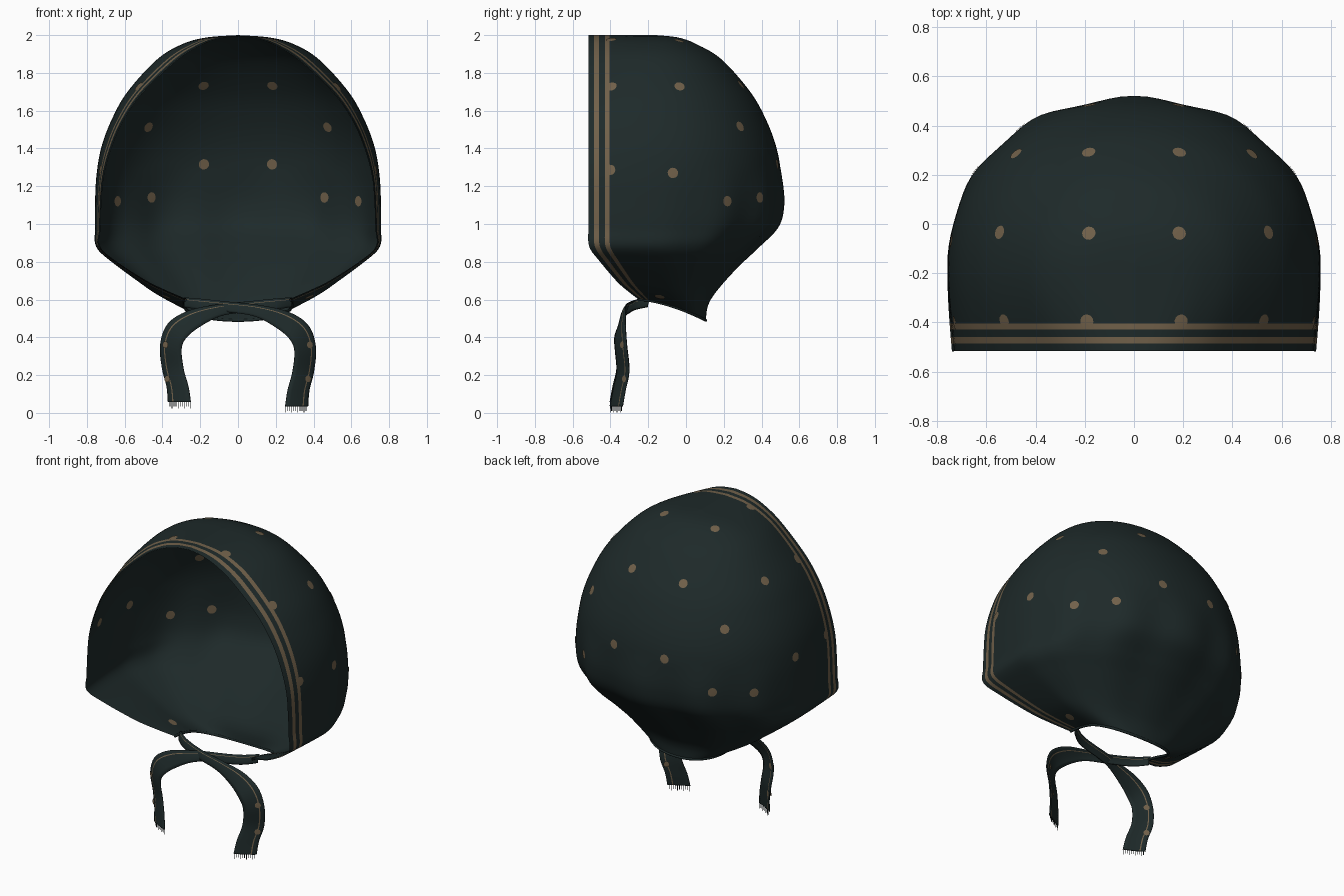
import bpy, bmesh, math
from mathutils import Vector
from mathutils.bvhtree import BVHTree

if "Cube" in bpy.data.objects:
    bpy.data.objects.remove(bpy.data.objects["Cube"])


def material(name, rgb):
    m = bpy.data.materials.new(name)
    m.diffuse_color = (*rgb, 1)
    m.use_nodes = True
    m.node_tree.nodes["Principled BSDF"].inputs["Base Color"].default_value = m.diffuse_color
    return m


CLOTH = material("dark teal cloth", (0.0128, 0.0225, 0.0225))
TAN = material("tan print", (0.165, 0.118, 0.068))


def finish(name, bm, thickness=0.0):
    me = bpy.data.meshes.new(name)
    bm.normal_update()
    bm.to_mesh(me)
    for m in (CLOTH, TAN):
        me.materials.append(m)
    me.shade_smooth()
    ob = bpy.data.objects.new(name, me)
    bpy.context.collection.objects.link(ob)
    if thickness:
        mod = ob.modifiers.new("cloth thickness", 'SOLIDIFY')
        mod.thickness = thickness
        mod.offset = 0
    return ob


def spline(rows, steps):
    """Catmull-Rom through rows of numbers."""
    out = []
    n = len(rows)
    for i in range(n - 1):
        quad = [rows[max(i - 1, 0)], rows[i], rows[i + 1], rows[min(i + 2, n - 1)]]
        for s in range(steps):
            t = s / steps
            out.append([0.5 * (2 * b + (c - a) * t + (2 * a - 5 * b + 4 * c - d) * t * t
                               + (3 * b - a - 3 * c + d) * t ** 3)
                        for a, b, c, d in zip(*quad)])
    out.append(list(rows[-1]))
    return out


def grid(points, tan_cols):
    """Sheet of quads; columns in tan_cols get the print colour."""
    bm = bmesh.new()
    vs = [[bm.verts.new(p) for p in row] for row in points]
    for a, b in zip(vs, vs[1:]):
        for j in range(len(a) - 1):
            f = bm.faces.new((a[j], a[j + 1], b[j + 1], b[j]))
            f.material_index = 1 if j in tan_cols else 0
    bmesh.ops.remove_doubles(bm, verts=bm.verts, dist=0.0004)
    bm.normal_update()
    return bm


# Hood: rows of height, rim half width, middle half width, rim y, back y
ROWS = [(2.0, 0, 0, -.517, -.16), (1.987, .10, .17, -.517, -.04),
        (1.95, .20, .30, -.517, .06), (1.87, .325, .43, -.517, .19),
        (1.7, .505, .585, -.517, .34), (1.55, .61, .67, -.517, .425),
        (1.4, .675, .725, -.517, .48), (1.25, .715, .75, -.517, .505),
        (1.1, .728, .757, -.517, .51), (.98, .732, .757, -.517, .475),
        (.88, .735, .75, -.512, .37), (.80, .65, .66, -.455, .27),
        (.70, .495, .505, -.37, .155), (.65, .395, .41, -.315, .115),
        (.60, .28, .285, -.25, .105)]
SIDE = [0, .09, .17, .26, .335, .45, .6, .75, .9]   # fractions back from the rim
ARC = 26


def hood_row(z, wf, wm, yf, yb):
    y0 = -.18 + .1 * max(0, min(1, (.88 - z) / .28))
    k = max(0, (1 - z) / .4)
    gather = .012 * math.sin(math.pi * max(0, min(1, (z - .6) / .7)))
    half = []
    for f in SIDE:
        x = wf + (wm - wf) * math.sin(f * math.pi / 2)
        half.append((x, yf + (y0 - yf) * f))
    for i in range(ARC + 1):
        t = i / ARC * math.pi / 2
        r = 1 + gather * 1.6 * math.sin(t) * math.cos(12 * (t - math.pi / 2))
        half.append((wm * math.cos(t) ** .93 * r if i < ARC else 0,
                     y0 + (yb - y0) * math.sin(t) ** .93 * r))

    # neckline dips toward the back
    def drop(y):
        return z - .11 * k * k * max(0, (y - yf) / (yb - yf)) ** 1.6
    right = [Vector((x, y, drop(y))) for x, y in half]
    left = [Vector((-p.x, p.y, p.z)) for p in right[-2::-1]]
    return right + left


ncol = 2 * (len(SIDE) + ARC + 1) - 1
outer = grid([hood_row(*r) for r in spline(ROWS, 8)], {1, 3, ncol - 3, ncol - 5})
# the front stripe stops at the cheek corner
for f in outer.faces:
    c = f.calc_center_median()
    if f.material_index and c.z < .86 and c.y < -.30 - .75 * (c.z - .6):
        f.material_index = 0
hood_tree = BVHTree.FromBMesh(outer)
# plain lining: same sheet, shifted inward
lining = outer.copy()
lining.normal_update()
mid = Vector((0, -.1, 1.2))
sign = 1 if sum((f.calc_center_median() - mid).dot(f.normal) for f in outer.faces) > 0 else -1
shift = [(v, v.normal.copy()) for v in lining.verts]
for v, n in shift:
    v.co -= n * .005 * sign
for f in lining.faces:
    f.material_index = 0
bmesh.ops.reverse_faces(lining, faces=lining.faces)
finish("hood", outer)
finish("hood_lining", lining)


# Printed dots: thin discs laid on both faces of the cloth
def add_dot(bm, tree, pos, radius):
    c, n, _, _ = tree.find_nearest(Vector(pos))
    u = n.orthogonal().normalized()
    w = n.cross(u)
    for side in (1, -1):
        ring = []
        lift = .003 if side == sign else .008
        for i in range(14):
            a = i * math.tau / 14 * side
            q, m, _, _ = tree.find_nearest(c + (u * math.cos(a) + w * math.sin(a)) * radius)
            ring.append(bm.verts.new(q + n * lift * side))
        hub = bm.verts.new(c + n * (lift + .0005) * side)
        for i in range(14):
            f = bm.faces.new((hub, ring[i], ring[(i + 1) % 14]))
            f.material_index = 1


DOTS = [(.19, -.03, 2), (.56, -.03, 1.74), (.195, .33, 1.77), (.5, .31, 1.53),
        (.185, .5, 1.32), (.455, .38, 1.14), (.74, -.07, 1.27), (.62, .2, 1.12),
        (.19, -.395, 1.97), (.53, -.395, 1.73), (.72, -.4, 1.285), (.36, -.13, .66)]
dots = bmesh.new()
for x, y, z in DOTS:
    for s in (1, -1):
        add_dot(dots, hood_tree, (s * x, y, z), .028)
finish("hood_dots", dots)

# Tie straps: centre point then half-width vector
STRAP = [(-.285, -.20, .585, 0, .01, .025), (-.20, -.26, .575, 0, .01, .028),
         (-.05, -.31, .56, 0, .01, .027), (.10, -.335, .54, .01, .012, .03),
         (.23, -.345, .495, .033, .02, .04), (.32, -.355, .43, .05, .028, .035),
         (.355, -.35, .34, .056, .03, .01), (.345, -.34, .22, .056, .032, 0),
         (.32, -.36, .12, .057, .033, 0), (.31, -.375, .035, .06, .033, 0)]
ACROSS = [-1, -.6, -.2, .2, .5, .6, .8, 1]
for name, s, lift in (("strap_right", 1, 0), ("strap_left", -1, .025)):
    pts = []
    for x, y, z, a, b, c in spline(STRAP, 7):
        near = math.exp(-(x / .15) ** 2)          # the left strap passes behind
        centre = Vector((s * x, y + lift * near, z + lift * (.6 - z) / .6))
        wide = Vector((s * a, b, c))
        bow = Vector((0, .006, 0))
        pts.append([centre + wide * f + bow * f * f for f in ACROSS])
    bm = grid(pts, {4})
    tree = BVHTree.FromBMesh(bm)
    finish(name, bm, .006)
    # dots on the strap
    bm = bmesh.new()
    for p in ((.375, -.33, .36), (.365, -.32, .18)):
        add_dot(bm, tree, (s * p[0], p[1], p[2]), .018)
    for v in bm.verts:
        v.co += (v.co - tree.find_nearest(v.co)[0]) * .5
    finish(name + "_dots", bm)
    # frayed end threads
    bm = bmesh.new()
    a, b = pts[-1][0], pts[-1][-1]
    for i in range(11):
        p = a.lerp(b, (i + .2) / 11.3)
        q = p + (b - a).normalized() * .003
        down = Vector((0, 0, -.025 if i % 3 else -.034))
        bm.faces.new([bm.verts.new(v) for v in (p, q, q + down, p + down)])
    finish(name + "_fringe", bm, .002)

# Hem roll around the neckline
curve = bpy.data.curves.new("neck_hem", 'CURVE')
curve.dimensions = '3D'
curve.bevel_depth = .008
curve.bevel_resolution = 1
sp = curve.splines.new('POLY')
line = hood_row(*ROWS[-1])
sp.points.add(len(line) - 1)
for p, v in zip(sp.points, line):
    p.co = (*v, 1)
curve.materials.append(CLOTH)
bpy.context.collection.objects.link(bpy.data.objects.new("neck_hem", curve))
